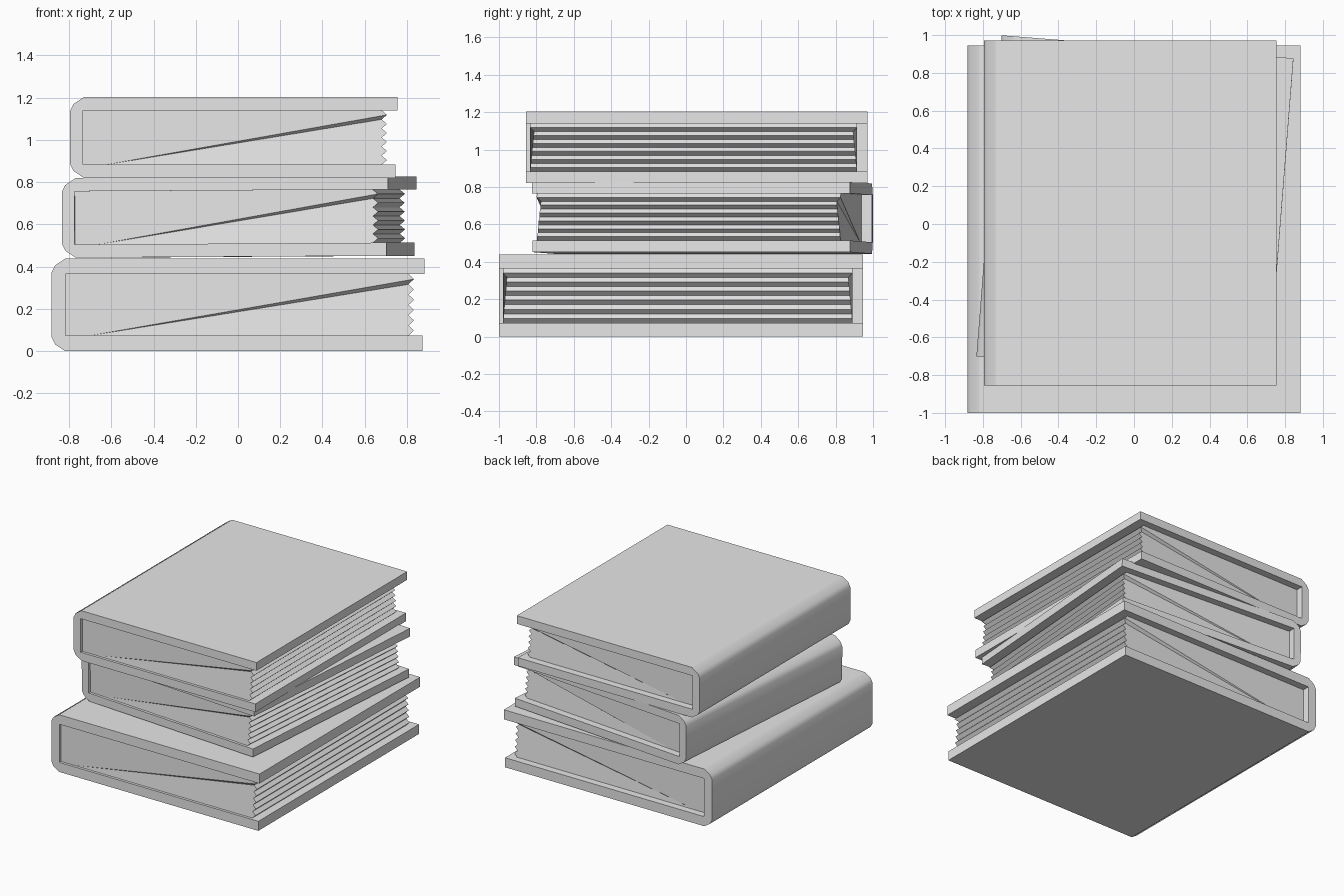
import bpy
import bmesh
import math

cube = bpy.data.objects.get("Cube")
if cube:
    bpy.data.objects.remove(cube)

grey = bpy.data.materials.new("plain grey")
grey.use_nodes = True
grey.diffuse_color = (0.8, 0.8, 0.8, 1)
grey.node_tree.nodes["Principled BSDF"].inputs["Base Color"].default_value = (0.8, 0.8, 0.8, 1)


def finish(name, bm, place, tilt, turn):
    """Turn a bmesh into a placed object with smooth shading and sharp edges."""
    bmesh.ops.recalc_face_normals(bm, faces=bm.faces)
    mesh = bpy.data.meshes.new(name)
    bm.to_mesh(mesh)
    bm.free()
    mesh.materials.append(grey)
    obj = bpy.data.objects.new(name, mesh)
    bpy.context.collection.objects.link(obj)
    obj.location = place
    obj.rotation_euler = (0, math.radians(tilt), math.radians(turn))
    bpy.ops.object.select_all(action='DESELECT')
    obj.select_set(True)
    bpy.context.view_layer.objects.active = obj
    bpy.ops.object.shade_smooth_by_angle(angle=math.radians(30))


def walls(bm, front, back):
    """Join two matching outlines with quads."""
    n = len(front)
    for i in range(n):
        j = (i + 1) % n
        bm.faces.new((front[i], front[j], back[j], back[i]))


def cover(name, w, d, h, board, spine, **pose):
    """C-shaped cover with a bevelled spine, profile in x and z."""
    x0, x1, c = -w / 2, w / 2, 0.065
    m = c * 0.25
    profile = [(x1 - 0.01, 0), (x0 + c, 0), (x0 + m, c - m * 2), (x0, c),
               (x0, h - c), (x0 + m, h - c + m * 2), (x0 + c, h), (x1, h),
               (x1, h - board), (x0 + spine, h - board),
               (x0 + spine, board), (x1 - 0.01, board)]
    bm = bmesh.new()
    front = [bm.verts.new((x, -d / 2, z)) for x, z in profile]
    back = [bm.verts.new((x, d / 2, z)) for x, z in profile]
    walls(bm, front, back)
    bm.faces.new(front)
    bm.faces.new(back)
    finish(name, bm, **pose)


def pages(name, w, d, h, board, spine, teeth=6, **pose):
    """Page block with a zigzag fore edge and fanned ends."""
    left, tip, valley = -w / 2 + spine, w / 2 - 0.05, w / 2 - 0.075
    low, high = board, h - board
    step = (high - low) / (2 * teeth)
    # outline: apex, spine side, then down the fore edge
    outline = [(left + 0.11, low, 0), (left, low, 0), (left, high, 0)]
    for i in range(2 * teeth + 1):
        # the fan dips under the top page and comes back out lower down
        dip = 0.022 * (1 - (i - 2) / (2 * teeth - 2)) if i >= 2 else 0
        outline.append((tip if i % 2 else valley, high - i * step, dip))
    bm = bmesh.new()
    rings = []
    for side, inset in ((-1, 0.02), (1, 0.055)):
        ring = [bm.verts.new((x, side * (d / 2 - inset - dip), z)) for x, z, dip in outline]
        rings.append(ring)
        bm.faces.new(ring[:5])
        for a, b in zip(ring[4:], ring[5:]):
            bm.faces.new((ring[0], a, b))
    walls(bm, *rings)
    finish(name, bm, **pose)


# Stack of three books: size, board and spine thickness, then pose
books = {
    "bottom": (dict(w=1.765, d=1.945, h=0.438, board=0.073, spine=0.067),
               dict(place=(0, -0.027, 0), tilt=0, turn=0)),
    "middle": (dict(w=1.55, d=1.705, h=0.376, board=0.062, spine=0.06),
               dict(place=(0.007, 0.088, 0.447), tilt=-0.35, turn=-4.5)),
    "top": (dict(w=1.55, d=1.825, h=0.383, board=0.063, spine=0.06),
            dict(place=(-0.02, 0.058, 0.82), tilt=0, turn=0)),
}
for label, (size, pose) in books.items():
    cover(label + "_book_cover", **size, **pose)
    pages(label + "_book_pages", **size, **pose)
